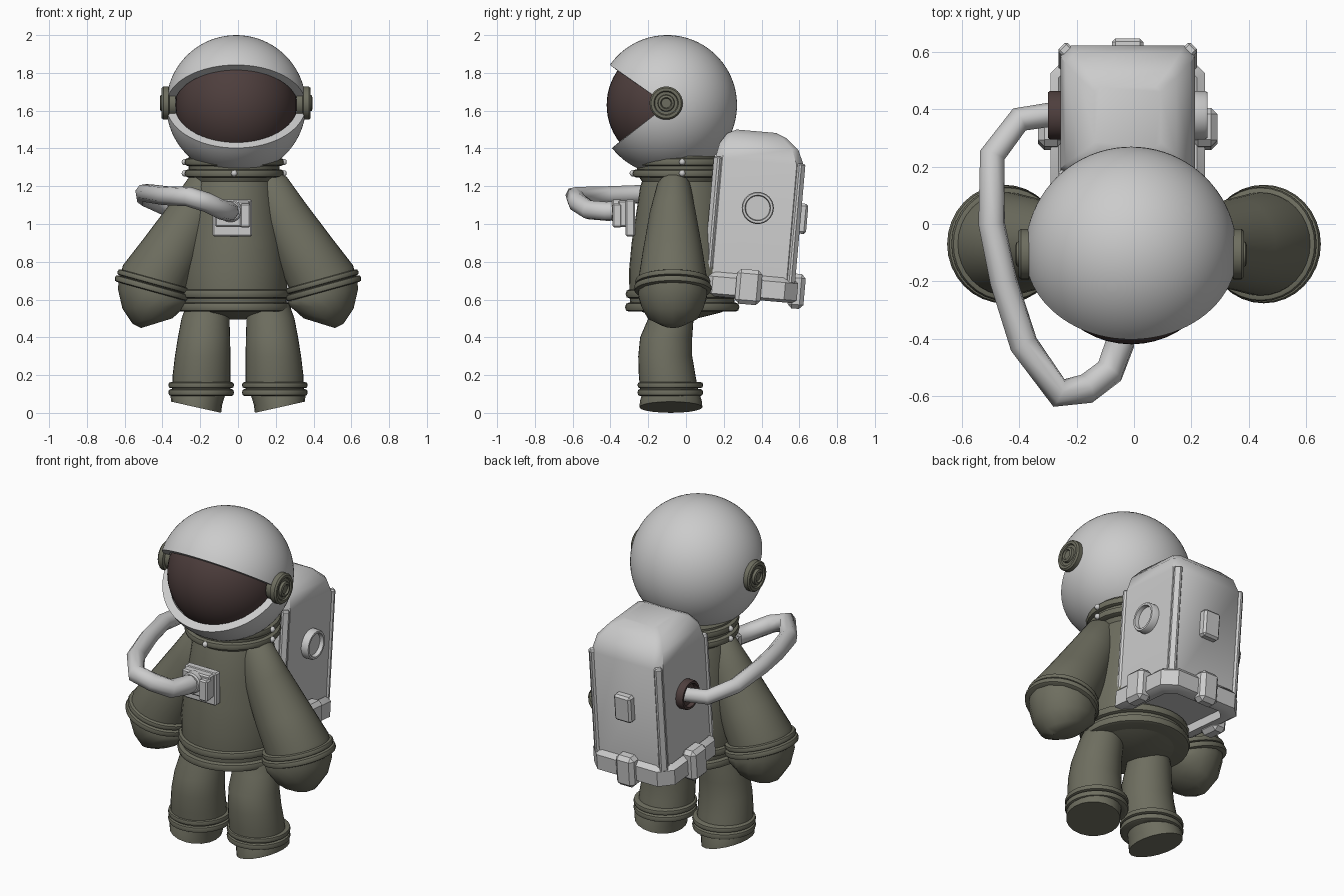
import bpy, bmesh, math
from mathutils import Matrix, Vector

if "Cube" in bpy.data.objects:
    bpy.data.objects.remove(bpy.data.objects["Cube"])


def material(name, rgb):
    m = bpy.data.materials.new(name)
    m.use_nodes = True
    m.diffuse_color = (*rgb, 1)
    m.node_tree.nodes["Principled BSDF"].inputs["Base Color"].default_value = (*rgb, 1)
    return m


WHITE = material("shell white", (0.60, 0.60, 0.60))
OLIVE = material("suit olive", (0.155, 0.155, 0.115))
DARK = material("visor brown", (0.075, 0.048, 0.046))


def finish(name, bm, mat, matrix=None, angle=40):
    if matrix:
        bm.transform(matrix)
    bmesh.ops.recalc_face_normals(bm, faces=bm.faces)
    mesh = bpy.data.meshes.new(name)
    bm.to_mesh(mesh)
    bm.free()
    mesh.materials.append(mat)
    ob = bpy.data.objects.new(name, mesh)
    bpy.context.collection.objects.link(ob)
    bpy.ops.object.select_all(action="DESELECT")
    ob.select_set(True)
    bpy.context.view_layer.objects.active = ob
    bpy.ops.object.shade_smooth_by_angle(angle=math.radians(angle))
    return ob


def circle(n=32):
    return [(math.cos(i * math.tau / n), math.sin(i * math.tau / n)) for i in range(n)]


def chamfered(c):
    k = 1 - c
    return [(1, -k), (1, k), (k, 1), (-k, 1), (-1, k), (-1, -k), (-k, -1), (k, -1)]


def loft(name, rings, mat, section=None, side=1, matrix=None, angle=40, closed=False):
    """Skin rings of (x, y, z, rx, ry, tilt); side -1 mirrors in x."""
    section = section or circle()
    bm = bmesh.new()
    loops = []
    for x, y, z, rx, ry, tilt in rings:
        turn = Matrix.Rotation(-tilt, 3, "Y")
        pts = [turn @ Vector((u * rx, v * ry, 0)) + Vector((x, y, z)) for u, v in section]
        loops.append([bm.verts.new((p.x * side, p.y, p.z)) for p in pts])
    n = len(section)
    pairs = list(zip(loops, loops[1:]))
    if closed:
        pairs.append((loops[-1], loops[0]))
    else:
        bm.faces.new(loops[0])
        bm.faces.new(loops[-1])
    for a, b in pairs:
        for i in range(n):
            j = (i + 1) % n
            bm.faces.new((a[i], a[j], b[j], b[i]))
    return finish(name, bm, mat, matrix, angle)


def lathe(name, profile, mat, matrix):
    return loft(name, [(0, 0, z, r, r, 0) for r, z in profile], mat, matrix=matrix)


def band(name, x, y, z, r, h, tilt=0, side=1):
    """Rounded hoop around a tube."""
    axis = Matrix.Rotation(-tilt, 3, "Y") @ Vector((0, 0, 1))
    rings = []
    for t, f in ((-1, 0.93), (-0.75, 0.98), (0, 1), (0.75, 0.98), (1, 0.93)):
        p = Vector((x, y, z)) + axis * h * t
        rings.append((*p, r * f, r * f, tilt))
    loft(name, rings, OLIVE, side=side)


def box(name, centre, size, mat, matrix=None, bevel=0.008):
    bm = bmesh.new()
    bmesh.ops.create_cube(bm, size=1, matrix=Matrix.Translation(centre) @ Matrix.Diagonal((*size, 1)))
    bmesh.ops.bevel(bm, geom=bm.edges[:], offset=bevel, segments=1, affect="EDGES")
    return finish(name, bm, mat, matrix, 25)


# Helmet: sphere with poles at the ears, open between two meridians
HEAD = Vector((-0.01, -0.10, 1.63))
LOW, HIGH = math.radians(218), math.radians(505)
bm = bmesh.new()
grid = []
for i in range(65):
    a = LOW + (HIGH - LOW) * i / 64
    row = []
    for j in range(1, 40):
        b = math.pi * j / 40
        row.append(bm.verts.new((math.cos(b), math.sin(b) * math.cos(a), math.sin(b) * math.sin(a))))
    grid.append(row)
for r, s in zip(grid, grid[1:]):
    for j in range(38):
        bm.faces.new((r[j], r[j + 1], s[j + 1], s[j]))
helmet = finish("helmet", bm, WHITE, Matrix.Translation(HEAD) @ Matrix.Scale(0.37, 4))
if sum((p.center - HEAD).dot(p.normal) for p in helmet.data.polygons) < 0:
    helmet.data.flip_normals()
shell = helmet.modifiers.new("thickness", "SOLIDIFY")
shell.thickness = 0.045
shell.offset = -1
bpy.ops.object.modifier_apply(modifier=shell.name)
bpy.ops.object.shade_smooth_by_angle(angle=math.radians(40))

bm = bmesh.new()
bmesh.ops.create_uvsphere(bm, u_segments=48, v_segments=32, radius=0.32)
finish("visor", bm, DARK, Matrix.Translation(HEAD))

# Ear cups
for side, word in ((1, "left"), (-1, "right")):
    m = Matrix.Translation((HEAD.x, -0.105, 1.64)) @ Matrix.Rotation(side * math.pi / 2, 4, "Y")
    lathe(word + "_ear_cup", [(0.075, 0.32), (0.075, 0.352), (0.088, 0.357), (0.088, 0.385),
                              (0.08, 0.394), (0.065, 0.394), (0.06, 0.386), (0.045, 0.386),
                              (0.042, 0.4), (0.03, 0.404), (0.025, 0.394)], OLIVE, m)

# Collar with studs
MID = Vector((-0.02, -0.02, 0))
lathe("collar", [(0.21, 1.22), (0.235, 1.26), (0.24, 1.3), (0.24, 1.36)], OLIVE, Matrix.Translation(MID))
for z in (1.268, 1.328):
    band("collar_ring", MID.x, MID.y, z, 0.264, 0.021)
    for k in range(4):
        bm = bmesh.new()
        bmesh.ops.create_icosphere(bm, subdivisions=2, radius=0.017)
        d = Matrix.Rotation(k * math.pi / 2, 3, "Z") @ Vector((0.262, 0, z))
        finish("collar_stud", bm, WHITE, Matrix.Translation(MID + d))

# Torso and belt
lathe("torso", [(0.06, 0.495), (0.2, 0.53), (0.275, 0.56), (0.28, 0.66), (0.282, 0.75),
                (0.268, 0.9), (0.245, 1.05), (0.222, 1.2), (0.2, 1.26)], OLIVE, Matrix.Translation(MID))
band("belt_upper", MID.x, MID.y, 0.63, 0.3, 0.024)
band("belt_lower", MID.x, MID.y, 0.56, 0.303, 0.024)

# Arms, mittens, legs and feet
for side, word in ((1, "left"), (-1, "right")):
    loft(word + "_arm", [(0.13, -0.06, 1.25, 0.07, 0.06, 0.5), (0.165, -0.065, 1.2, 0.105, 0.09, 0.5),
                         (0.235, -0.07, 1.06, 0.13, 0.122, 0.5), (0.35, -0.07, 0.86, 0.16, 0.158, 0.45),
                         (0.44, -0.07, 0.72, 0.18, 0.18, 0.35), (0.455, -0.07, 0.66, 0.18, 0.18, 0.3)],
         OLIVE, side=side)
    band(word + "_cuff_upper", 0.445, -0.07, 0.695, 0.2, 0.016, 0.27, side)
    band(word + "_cuff_lower", 0.453, -0.07, 0.66, 0.207, 0.018, 0.27, side)
    loft(word + "_mitten", [(0.455, -0.07, 0.67, 0.18, 0.18, 0.28), (0.45, -0.07, 0.62, 0.19, 0.187, 0.2),
                            (0.44, -0.07, 0.56, 0.172, 0.168, -0.05), (0.433, -0.07, 0.505, 0.13, 0.135, -0.25),
                            (0.43, -0.07, 0.475, 0.087, 0.065, -0.3)], OLIVE, section=circle(14), side=side)
    loft(word + "_leg", [(0.16, -0.07, 0.58, 0.11, 0.11, 0), (0.172, -0.08, 0.5, 0.127, 0.12, 0),
                         (0.18, -0.105, 0.4, 0.138, 0.138, 0), (0.187, -0.11, 0.3, 0.147, 0.143, 0),
                         (0.193, -0.1, 0.2, 0.153, 0.15, 0), (0.195, -0.085, 0.09, 0.155, 0.155, 0)],
         OLIVE, side=side)
    band(word + "_ankle_upper", 0.195, -0.083, 0.147, 0.174, 0.016, 0, side)
    band(word + "_ankle_lower", 0.195, -0.083, 0.108, 0.174, 0.018, 0, side)
    loft(word + "_foot", [(0.21, -0.08, 0.11, 0.145, 0.15, 0.05), (0.22, -0.08, 0.065, 0.138, 0.163, 0.15),
                          (0.222, -0.08, 0.03, 0.136, 0.167, 0.22)], OLIVE, section=circle(20), side=side)

# Backpack, leaning slightly backwards
PACK = Matrix.Translation((-0.022, 0.365, 1.05)) @ Matrix.Rotation(math.radians(-5), 4, "X")


def pack_loft(name, rows, c, angle=30, closed=False):
    rings = [(0, y, z, rx, ry, 0) for y, z, rx, ry in rows]
    return loft(name, rings, WHITE, chamfered(c), 1, PACK, angle, closed)


pack_loft("backpack", [(0, -0.4, 0.235, 0.235), (0, 0.28, 0.235, 0.235), (-0.01, 0.36, 0.217, 0.21),
                       (-0.025, 0.415, 0.17, 0.16), (-0.03, 0.44, 0.115, 0.105)], 0.16, 42)
pack_loft("base_frame", [(0, -0.45, 0.245, 0.235), (0, -0.435, 0.27, 0.26), (0, -0.345, 0.27, 0.26),
                         (0, -0.32, 0.242, 0.235), (0, -0.36, 0.2, 0.195), (0, -0.45, 0.2, 0.195)],
          0.26, closed=True)
for sx in (1, -1):
    for sy in (1, -1):
        post = PACK @ Matrix.Translation((sx * 0.215, sy * 0.217, -0.03)) @ Matrix.Rotation(math.pi / 4, 4, "Z")
        box("corner_post", (0, 0, 0), (0.045, 0.045, 0.64), WHITE, post)
    box("side_clamp", (sx * 0.268, 0, -0.385), (0.09, 0.135, 0.185), WHITE, PACK, 0.022)
    box("end_clamp", (0, sx * 0.255, -0.385), (0.12, 0.085, 0.185), WHITE, PACK, 0.022)
box("rear_plate", (0, 0.25, 0.0), (0.11, 0.055, 0.16), WHITE, PACK, 0.012)

# Side ports: plain ring on the left, dark hose socket on the right
for side, word, mat in ((1, "left", WHITE), (-1, "right", DARK)):
    m = Matrix.Translation((-0.022, 0.38, 1.085)) @ Matrix.Rotation(side * math.pi / 2, 4, "Y")
    lathe(word + "_port", [(0.085, 0.2), (0.085, 0.27), (0.08, 0.278), (0.068, 0.278),
                           (0.064, 0.255)], mat, m)

# Chest panel
box("chest_plate", (-0.03, -0.295, 1.032), (0.21, 0.05, 0.195), WHITE)
box("chest_block", (-0.03, -0.325, 1.055), (0.185, 0.07, 0.14), WHITE)
box("chest_switch", (0.038, -0.365, 1.045), (0.055, 0.05, 0.125), WHITE)
lathe("chest_socket", [(0.06, 0), (0.06, 0.04), (0.052, 0.048)], WHITE,
      Matrix.Translation((-0.04, -0.345, 1.07)) @ Matrix.Rotation(math.pi / 2, 4, "X"))

# Air hose, thinner towards the backpack
path = [(-0.27, 0.385, 1.085), (-0.4, 0.365, 1.095), (-0.495, 0.24, 1.14), (-0.497, 0.0, 1.165),
        (-0.455, -0.2, 1.16), (-0.385, -0.42, 1.15), (-0.262, -0.59, 1.145), (-0.165, -0.575, 1.115),
        (-0.085, -0.515, 1.075), (-0.05, -0.42, 1.067), (-0.04, -0.34, 1.07)]
curve = bpy.data.curves.new("air_hose", "CURVE")
curve.dimensions = "3D"
curve.bevel_depth = 0.05
curve.bevel_resolution = 2
curve.use_fill_caps = True
line = curve.splines.new("POLY")
line.points.add(len(path) - 1)
for i, (p, co) in enumerate(zip(line.points, path)):
    p.co = (*co, 1)
    p.radius = min(1.05, 0.85 + 0.035 * i)
line.use_smooth = True
curve.materials.append(WHITE)
bpy.context.collection.objects.link(bpy.data.objects.new("air_hose", curve))
